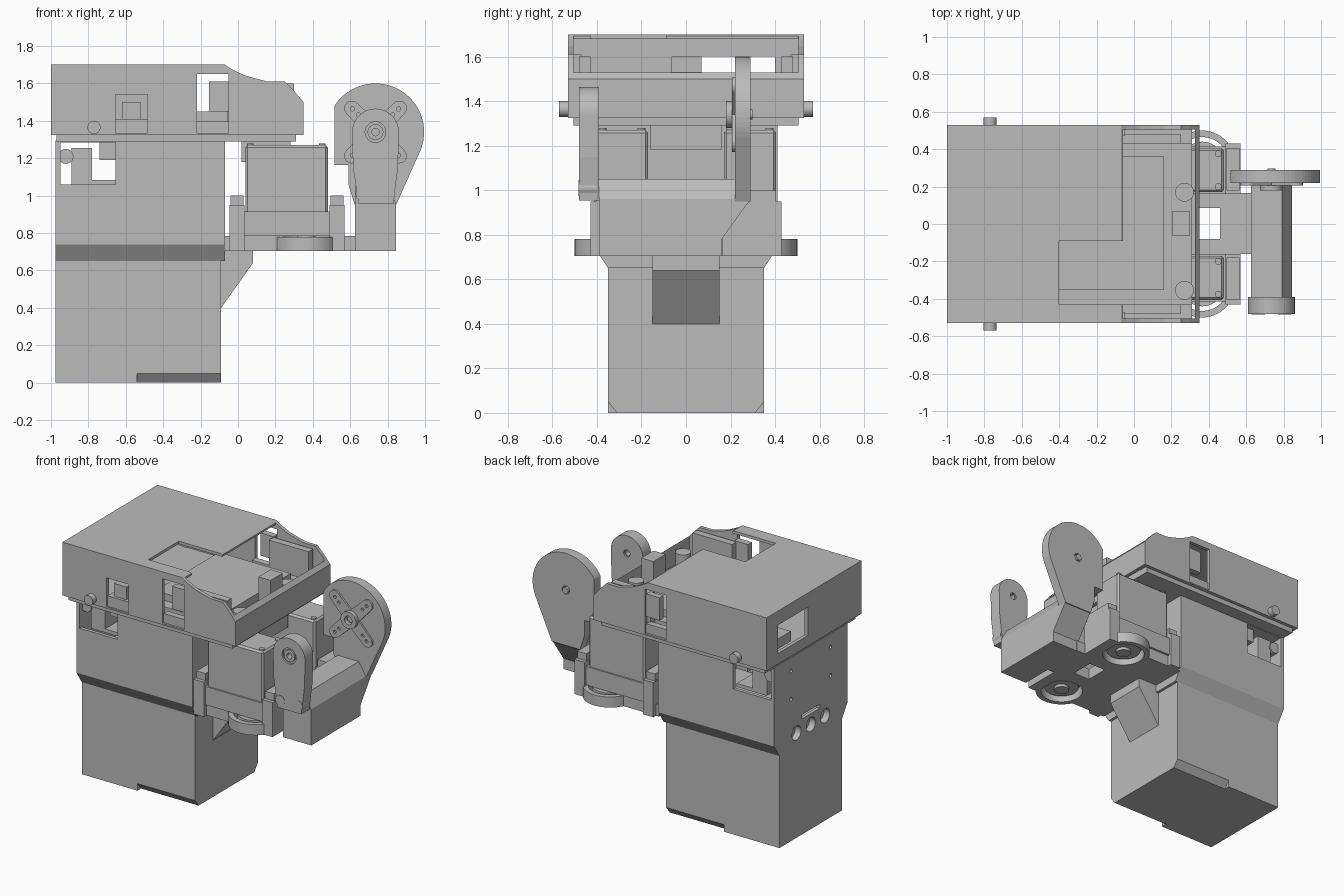
import bpy, bmesh, math
from mathutils import Vector

cube = bpy.data.objects.get("Cube")
if cube:
    bpy.data.objects.remove(cube, do_unlink=True)

grey = bpy.data.materials.new("grey_plastic")
grey.use_nodes = True
COLOUR = (0.5, 0.5, 0.5, 1)
grey.diffuse_color = COLOUR
grey.node_tree.nodes["Principled BSDF"].inputs["Base Color"].default_value = COLOUR


def prism(name, pts, axis, a, b):
    """Extrude a 2D profile along an axis: x -> (y, z), y -> (x, z), z -> (x, y)."""
    place = {"x": lambda p, t: (t, p[0], p[1]),
             "y": lambda p, t: (p[0], t, p[1]),
             "z": lambda p, t: (p[0], p[1], t)}[axis]
    bm = bmesh.new()
    face = bm.faces.new([bm.verts.new(place(p, a)) for p in pts])
    ext = bmesh.ops.extrude_face_region(bm, geom=[face])
    moved = [g for g in ext["geom"] if isinstance(g, bmesh.types.BMVert)]
    bmesh.ops.translate(bm, verts=moved, vec=Vector(place((0, 0), b - a)))
    bmesh.ops.recalc_face_normals(bm, faces=bm.faces)
    mesh = bpy.data.meshes.new(name)
    bm.to_mesh(mesh)
    bm.free()
    mesh.materials.append(grey)
    ob = bpy.data.objects.new(name, mesh)
    bpy.context.collection.objects.link(ob)
    return ob


def box(name, x0, x1, y0, y1, z0, z1):
    return prism(name, [(x0, y0), (x1, y0), (x1, y1), (x0, y1)], "z", z0, z1)


def arc(cx, cy, r, start, end, n=32):
    steps = [math.radians(start + (end - start) * i / n) for i in range(n + 1)]
    return [(cx + r * math.cos(t), cy + r * math.sin(t)) for t in steps]


def cyl(name, cx, cy, r, axis, a, b, n=40):
    ob = prism(name, arc(cx, cy, r, 0, 360, n)[:-1], axis, a, b)
    for p in ob.data.polygons:
        p.use_smooth = len(p.vertices) == 4
    for e in ob.data.edges:
        v, w = (ob.data.vertices[i].co for i in e.vertices)
        i = "xyz".index(axis)
        e.use_edge_sharp = abs(v[i] - w[i]) < 1e-6
    return ob


def cut(ob, *cutters):
    for c in cutters:
        mod = ob.modifiers.new("cut", "BOOLEAN")
        mod.operation = "DIFFERENCE"
        mod.solver = "EXACT"
        mod.object = c
    deps = bpy.context.evaluated_depsgraph_get()
    mesh = bpy.data.meshes.new_from_object(ob.evaluated_get(deps))
    ob.modifiers.clear()
    ob.data = mesh
    for c in cutters:
        bpy.data.objects.remove(c, do_unlink=True)
    return ob


# Lower tower, with chamfered bottom edges on its inner half
box("lower_tower_outer", -0.975, -0.54, -0.35, 0.35, 0, 0.66)
prism("lower_tower_inner", [(-0.31, 0), (0.31, 0), (0.35, 0.05), (0.35, 0.66),
                            (-0.35, 0.66), (-0.35, 0.05)], "x", -0.54, -0.09)

# Upper tower: hollow, flared above the lower one, with side windows and end holes
upper = prism("upper_tower", [(-0.35, 0.65), (0.35, 0.65), (0.41, 0.74), (0.41, 1.295),
                              (-0.41, 1.295), (-0.41, 0.74)], "x", -0.975, -0.07)
cut(upper, box("hollow", -0.95, -0.1, -0.385, 0.385, 0.68 + 0.08, 1.28))
cut(upper, box("window", -0.95, -0.655, -0.6, 0.6, 1.06, 1.285))
cut(upper, *[cyl("port", y, 0.74, 0.05, "x", -1.1, -0.93, 24) for y in (-0.16, 0, 0.16)])
cut(upper, box("slot", -1.1, -0.93, -0.1, 0.1, 0.815, 0.845),
    *[cyl("screw_hole", y, z, 0.013, "x", -1.1, -0.93, 12)
      for y in (-0.22, 0.22) for z in (1.0, 1.2)])
box("inner_connector", -0.89, -0.78, -0.37, 0.37, 1.06, 1.255)
box("inner_bracket", -0.74, -0.655, -0.37, 0.37, 1.19, 1.285)
box("inner_ledge", -0.78, -0.655, -0.37, 0.37, 1.06, 1.085)
cyl("inner_plug", -0.92, 1.21, 0.04, "y", -0.38, 0.38, 20)

# Base plate under the cover
box("base_plate", -0.97, 0.31, -0.505, 0.505, 1.29, 1.335)
box("base_tongue", 0.02, 0.28, -0.16, 0.16, 1.18, 1.295)

# Cover: hollow shell, open at the arm end, with stepped-down side walls
side = [(-1, 1.325), (0.35, 1.325), (0.35, 1.50), (0.30, 1.56), (0.25, 1.61), (0.16, 1.61),
        (0.10, 1.625), (0.03, 1.645), (-0.04, 1.68), (-0.07, 1.70), (-1, 1.70)]
cover = prism("cover", side, "y", -0.53, 0.53)
cut(cover, box("hollow", -0.975, -0.03, -0.505, 0.505, 1.2, 1.68))
cut(cover, box("opening", -0.06, 0.325, -0.505, 0.505, 1.2, 1.9))
cut(cover, box("notch", -0.40, -0.02, -0.43, -0.09, 1.6, 1.9))
cut(cover, box("side_window", -0.22, -0.05, -0.7, 0.7, 1.335, 1.65))
cut(cover, box("port_window", -0.655, -0.485, -0.7, -0.45, 1.335, 1.54))
cut(cover, box("end_window", -1.1, -0.95, 0.07, 0.40, 1.40, 1.60))

# Electronics inside the cover
box("circuit_tray", -0.45, 0.31, -0.43, 0.43, 1.33, 1.40)
box("control_board", -0.40, 0.16, -0.35, 0.36, 1.39, 1.45)
box("tall_connector", 0.205, 0.30, -0.065, 0.07, 1.39, 1.60)
for y in (-0.355, 0.17):
    cyl("capacitor", 0.27, y, 0.05, "z", 1.39, 1.49)
box("port_body", -0.62, -0.52, -0.5, -0.3, 1.34, 1.50)
box("port_shelf", -0.655, -0.485, -0.52, -0.3, 1.335, 1.41)
box("end_port", -0.96, -0.8, 0.2, 0.38, 1.40, 1.47)
for s in (-1, 1):
    y0, y1 = sorted((s * 0.43, s * 0.48))
    box("side_rail", -0.06, 0.25, y0, y1, 1.335, 1.60)
    y0, y1 = sorted((s * 0.47, s * 0.515))
    box("window_post", -0.155, -0.05, y0, y1, 1.45, 1.61)
    box("window_sill", -0.22, -0.05, y0, y1, 1.335, 1.40)
    cyl("cover_knob", -0.77, 1.365, 0.035, "y", s * 0.50, s * 0.57, 24)

# Bracket holding the two servos, with its gusset
bracket = box("servo_bracket", -0.07, 0.57, -0.40, 0.40, 0.705, 0.785)
cut(bracket, box("gap", 0.33, 0.46, -0.08, 0.085, 0.6, 0.9),
    *[cyl("horn_hole", 0.365, y, 0.145, "z", 0.6, 0.9) for y in (-0.325, 0.325)])
box("bracket_link", 0.46, 0.64, -0.16, 0.165, 0.705, 0.785)
prism("bracket_gusset", [(-0.1, 0.40), (-0.09, 0.40), (0.08, 0.64), (0.08, 0.71),
                         (-0.1, 0.71)], "y", -0.15, 0.15)

# Mirrored pair of servos
for s in (-1, 1):
    def sbox(name, x0, x1, ya, yb, z0, z1):
        y0, y1 = sorted((s * ya, s * yb))
        return box(name, x0, x1, y0, y1, z0, z1)

    body = sbox("servo_body", 0.04, 0.48, 0.17, 0.405, 0.79, 1.27)
    bev = body.modifiers.new("bevel", "BEVEL")
    bev.width, bev.segments = 0.012, 1
    sbox("servo_collar", 0.035, 0.505, 0.16, 0.415, 0.785, 0.915)
    for x0, x1 in ((-0.045, 0.035), (0.49, 0.57)):
        sbox("servo_post", x0, x1, 0.16, 0.43, 0.705, 0.95)
        sbox("servo_tab", x0 + 0.005, x1 - 0.005, 0.18, 0.405, 0.95, 1.0)
    for x in (0.065, 0.45):
        for y in (0.20, 0.375):
            cyl("servo_screw", x, s * y, 0.018, "z", 1.26, 1.28, 16)
    ring = cyl("horn_ring", 0.365, s * 0.325, 0.175, "z", 0.705, 0.78)
    cut(ring, cyl("bore", 0.365, s * 0.325, 0.14, "z", 0.6, 0.9))
    cyl("horn_disc", 0.365, s * 0.325, 0.115, "z", 0.735, 0.78)
    cyl("horn_hub", 0.365, s * 0.325, 0.05, "z", 0.715, 0.80, 24)

# Bridge joining the two arms, undercut below the large arm
bridge = prism("arm_bridge", [(0.625, 0.705), (0.845, 0.705), (0.845, 0.96), (0.79, 1.05),
                              (0.625, 1.05)], "y", -0.39, 0.29)
cut(bridge, prism("undercut", [(0.16, 0.6), (0.5, 0.6), (0.5, 0.96), (0.29, 0.96),
                               (0.16, 0.78)], "x", 0.5, 1.0))

# Large arm: rounded head with one flattened side
CX, CZ = 0.735, 1.34
head = [(max(x, 0.515), z) for x, z in arc(CX, CZ, 0.26, -22, 212, 48)]
large = prism("large_arm", head + [(0.515, 1.165), (0.59, 1.165), (0.59, 1.06),
                                   (0.625, 0.95), (0.845, 0.95)], "y", 0.22, 0.29)
cut(large, cyl("pivot_hole", CX, CZ, 0.03, "y", 0.1, 0.4, 24))

# Four-armed horn on the large arm
for a in (45, 135, 225, 315):
    t = math.radians(a)
    tip = (CX + 0.18 * math.cos(t), CZ + 0.18 * math.sin(t))
    outline = arc(*tip, 0.04, a - 90, a + 90, 12) + arc(CX, CZ, 0.06, a + 50, a - 50, 2)
    horn = prism("horn_blade", outline, "y", 0.207, 0.225)
    cut(horn, *[cyl("horn_dot", CX + d * math.cos(t), CZ + d * math.sin(t), 0.011,
                    "y", 0.15, 0.22, 12) for d in (0.13, 0.175)])
hub = cyl("horn_centre", CX, CZ, 0.06, "y", 0.18, 0.225)
cut(hub, cyl("bore", CX, CZ, 0.03, "y", 0.1, 0.21, 24))
cyl("pivot_screw", CX, CZ, 0.022, "y", 0.20, 0.298, 20)

# Small arm with bearing and two screws
small = prism("small_arm", arc(CX, CZ, 0.125, 0, 180, 28) + [(0.615, 1.15), (0.645, 0.955),
              (0.83, 0.955), (0.855, 1.15)], "y", -0.48, -0.39)
cut(small, cyl("bearing_seat", CX, CZ, 0.055, "y", -0.6, -0.465))
cut(small, cyl("pivot_hole", CX, CZ, 0.025, "y", -0.6, -0.3, 24))
bearing = cyl("bearing", CX, CZ, 0.042, "y", -0.478, -0.40)
cut(bearing, cyl("bore", CX, CZ, 0.02, "y", -0.6, -0.3, 20))
for x in (0.665, 0.805):
    cyl("arm_screw", x, 1.01, 0.036, "y", -0.483, -0.40, 24)
